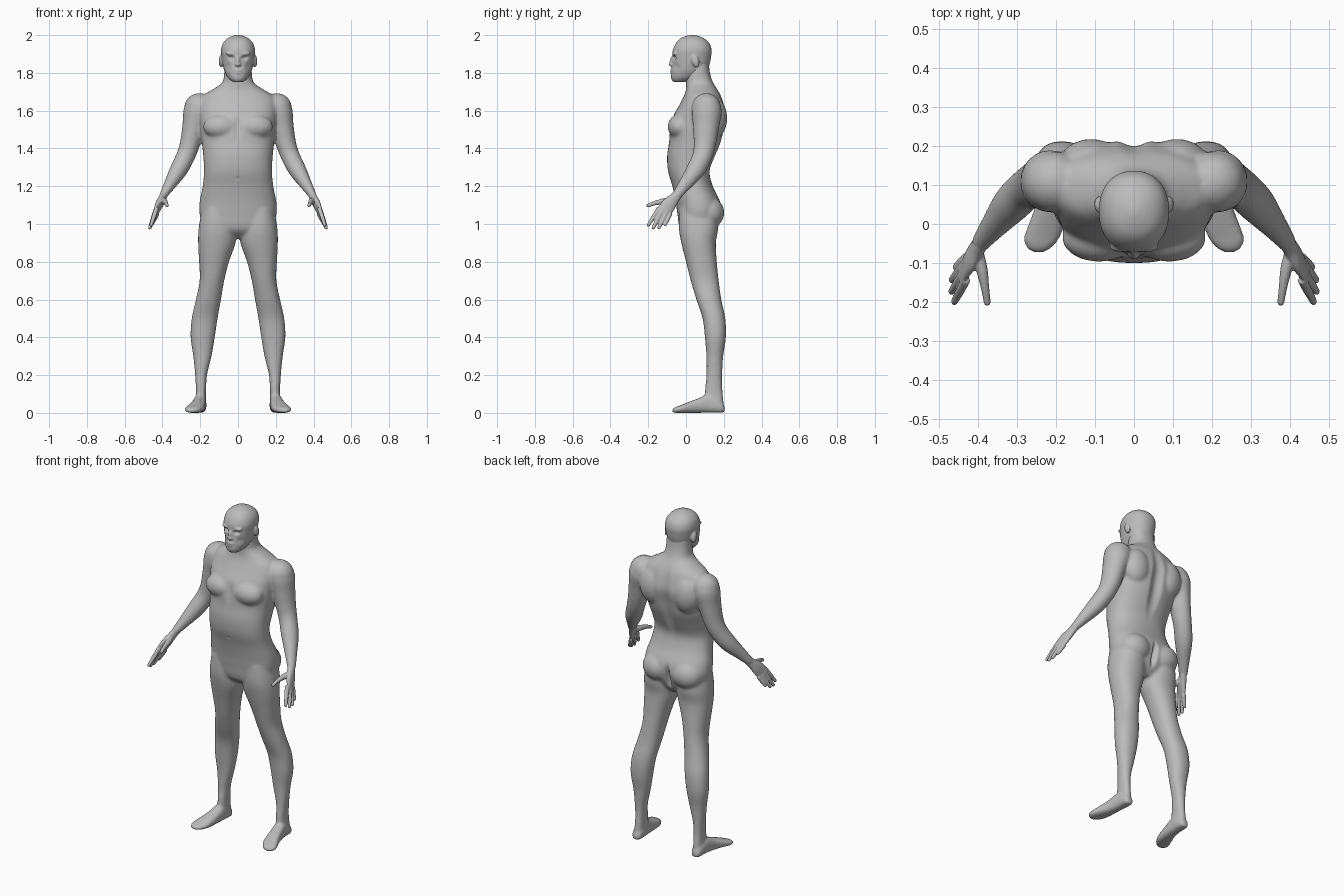
import bpy, bmesh, math
from mathutils import Vector, Matrix

skin = bpy.data.materials.new("grey_skin")
skin.diffuse_color = (0.5, 0.5, 0.5, 1)


def spline(rows, n=4):
    """Catmull-Rom refinement of a list of equal-length number rows."""
    out = []
    for i in range(len(rows) - 1):
        p0, p1, p2, p3 = (rows[max(0, min(len(rows) - 1, i + k))] for k in (-1, 0, 1, 2))
        for j in range(n):
            t = j / n
            out.append([0.5 * (2 * b + (c - a) * t + (2 * a - 5 * b + 4 * c - d) * t * t
                               + (3 * b - a - 3 * c + d) * t ** 3)
                        for a, b, c, d in zip(p0, p1, p2, p3)])
    return out + [list(rows[-1])]


def loft(bm, rings):
    """Skin closed rings of points and cap both ends."""
    vs = [[bm.verts.new(p) for p in r] for r in rings]
    n = len(vs[0])
    for a, b in zip(vs, vs[1:]):
        for i in range(n):
            bm.faces.new((a[i], a[(i + 1) % n], b[(i + 1) % n], b[i]))
    bm.faces.new(vs[0])
    bm.faces.new(vs[-1])


def oval(c, a, b, e=2.0, n=40):
    """Super-ellipse ring around c with half axes a and b."""
    pts = []
    for i in range(n):
        t = 2 * math.pi * i / n
        co, si = math.cos(t), math.sin(t)
        pts.append(Vector(c) + Vector(a) * math.copysign(abs(co) ** (2 / e), co)
                   + Vector(b) * math.copysign(abs(si) ** (2 / e), si))
    return pts


def stack(bm, rows, s=1, e=2.2):
    """Horizontal rings from (z, x0, x1, y0, y1)."""
    loft(bm, [oval((s * (x0 + x1) / 2, (y0 + y1) / 2, z), ((x1 - x0) / 2, 0, 0),
                   (0, (y1 - y0) / 2, 0), e) for z, x0, x1, y0, y1 in spline(rows)])


def limb(bm, rows, s=1, wide=(0, -1, 0)):
    """Tube along (x, y, z, radius across, radius along wide), rounded at the end."""
    rows = spline(rows)
    pts = [Vector(r[:3]) for r in rows]
    rings = []
    for i, r in enumerate(rows):
        t = (pts[min(i + 1, len(pts) - 1)] - pts[max(i - 1, 0)]).normalized()
        w = Vector(wide)
        w = (w - t * w.dot(t)).normalized()
        rings.append(oval(pts[i], t.cross(w) * r[3], w * r[4], n=24))
    for k in (0.5, 0.85, 0.99):
        m = math.sqrt(1 - k * k)
        rings.append(oval(pts[-1] + t * r[4] * k, t.cross(w) * r[3] * m, w * r[4] * m, n=24))
    loft(bm, [[Vector((s * p.x, p.y, p.z)) for p in ring] for ring in rings])


def blob(bm, c, size, rot=0):
    m = Matrix.Translation(c) @ Matrix.Rotation(rot, 4, 'X') @ Matrix.Diagonal((*size, 1))
    bmesh.ops.create_uvsphere(bm, u_segments=24, v_segments=14, radius=1, matrix=m)


def fuse(name, bm, voxel, smooth):
    """Blend overlapping volumes into one smooth skin."""
    bmesh.ops.recalc_face_normals(bm, faces=bm.faces)
    me = bpy.data.meshes.new(name)
    bm.to_mesh(me)
    bm.free()
    ob = bpy.data.objects.new(name, me)
    bpy.context.collection.objects.link(ob)
    me.materials.append(skin)
    r = ob.modifiers.new("fuse", 'REMESH')
    r.mode, r.voxel_size, r.use_smooth_shade = 'VOXEL', voxel, True
    sm = ob.modifiers.new("soften", 'SMOOTH')
    sm.factor, sm.iterations = 0.5, smooth
    bpy.ops.object.select_all(action='DESELECT')
    ob.select_set(True)
    bpy.context.view_layer.objects.active = ob
    bpy.ops.object.convert(target='MESH')
    return ob


def dent(ob, c, r, depth):
    """Push the skin near c along y."""
    for v in ob.data.vertices:
        d = Vector(((v.co.x - c[0]) / r[0], (v.co.y - c[1]) / r[1], (v.co.z - c[2]) / r[2])).length
        if d < 1:
            v.co.y += depth * (1 - d * d) ** 2


# torso and neck: z, half width, front y, back y
body = bmesh.new()
torso = [(.925, .07, .02, .12), (.97, .17, -.03, .155), (1.05, .203, -.045, .185),
         (1.12, .203, -.055, .18), (1.2, .187, -.072, .142), (1.28, .18, -.095, .125),
         (1.36, .184, -.1, .155), (1.43, .192, -.09, .185), (1.5, .2, -.085, .202),
         (1.57, .207, -.068, .214), (1.63, .208, -.035, .202), (1.68, .185, -.01, .185),
         (1.715, .13, .0, .165), (1.75, .083, .0, .143), (1.8, .073, .0, .127), (1.86, .07, .02, .12)]
stack(body, [(z, -w, w, f, b) for z, w, f, b in torso], e=2.3)

leg = [(1.08, .03, .19, -.035, .16), (.98, .012, .208, -.038, .17), (.9, .013, .211, -.025, .158),
       (.8, .048, .206, 0, .163), (.7, .073, .203, .025, .173), (.6, .09, .223, .055, .187),
       (.5, .108, .245, .088, .208), (.4, .123, .251, .1, .211), (.3, .14, .237, .108, .197),
       (.2, .164, .227, .108, .191), (.12, .169, .223, .1, .193), (.05, .171, .225, .1, .2),
       (.015, .18, .22, .12, .195)]
# foot: x, y, half width, height
foot = [(.199, .205, .016, .035), (.199, .185, .03, .06), (.202, .12, .034, .095),
        (.21, .06, .038, .075), (.224, 0, .046, .052), (.236, -.035, .047, .038),
        (.243, -.06, .034, .029), (.245, -.073, .014, .02)]
arm = [(.19, .11, 1.635, .06, .06), (.212, .11, 1.6, .076, .08), (.233, .106, 1.52, .062, .07),
       (.253, .1, 1.43, .054, .06), (.277, .087, 1.36, .05, .053), (.315, .05, 1.285, .047, .05),
       (.36, -.005, 1.21, .033, .036), (.393, -.047, 1.155, .022, .027)]
for s in (1, -1):
    stack(body, leg, s)
    loft(body, [oval((s * x, y, h / 2), (w, 0, 0), (0, 0, h / 2), 2.6)
                for x, y, w, h in spline(foot)])
    limb(body, arm, s)
    blob(body, (s * .205, .108, 1.615), (.08, .078, .078))       # shoulder
    blob(body, (s * .09, -.035, 1.515), (.095, .062, .065))      # chest muscle
    blob(body, (s * .098, .118, 1.06), (.095, .085, .085))       # buttock
    blob(body, (s * .11, .15, 1.56), (.085, .068, .11))          # shoulder blade
body = fuse("body", body, .008, 8)
# spine and breastbone grooves
dent(body, (0, .2, 1.45), (.05, .1, .32), -.02)
dent(body, (0, -.1, 1.52), (.03, .06, .1), .01)
dent(body, (0, .19, 1.03), (.022, .08, .1), -.03)
dent(body, (0, -.1, 1.24), (.014, .03, .016), .008)

# head
head = bmesh.new()
skull = [(1.752, .028, -.068, .0), (1.772, .052, -.079, .06), (1.81, .072, -.078, .11),
         (1.85, .082, -.073, .126), (1.885, .087, -.072, .133), (1.92, .09, -.07, .136),
         (1.955, .081, -.055, .125), (1.98, .06, -.033, .1), (1.994, .034, -.005, .07),
         (2.001, .01, .022, .042)]
stack(head, [(z, -w, w, f, b) for z, w, f, b in skull], e=2.2)
blob(head, (0, -.072, 1.862), (.011, .015, .032), -.25)          # nose bridge
blob(head, (0, -.077, 1.845), (.017, .014, .011))                # nose tip
blob(head, (0, -.07, 1.812), (.026, .015, .008))                 # upper lip
blob(head, (0, -.07, 1.799), (.022, .014, .008))                 # lower lip
for s in (1, -1):
    blob(head, (s * .035, -.057, 1.902), (.03, .015, .01))       # brow
    blob(head, (s * .09, .05, 1.862), (.012, .02, .034), .25)    # ear
head = fuse("head", head, .005, 4)
for s in (1, -1):
    dent(head, (s * .034, -.068, 1.88), (.024, .05, .016), .014)
    dent(head, (s * .052, -.05, 1.83), (.025, .05, .03), .006)

# hands: palm, thumb and four fingers (knuckle, tip)
palm = [(.385, -.037, 1.168, .02, .025), (.4, -.06, 1.138, .02, .028),
        (.416, -.088, 1.106, .019, .038), (.432, -.112, 1.072, .013, .04)]
thumb = [(.402, -.07, 1.125, .016, .018), (.39, -.115, 1.12, .015, .017),
         (.382, -.16, 1.112, .011, .012), (.376, -.2, 1.098, .009, .01)]
fingers = [((.43, -.142, 1.085), (.46, -.199, .995)), ((.436, -.125, 1.072), (.467, -.173, .98)),
           ((.435, -.104, 1.06), (.466, -.143, .981)), ((.428, -.084, 1.055), (.456, -.11, .998))]
for s, side in ((1, "left"), (-1, "right")):
    hand = bmesh.new()
    limb(hand, palm, s, (0, -.7, .7))
    limb(hand, thumb, s, (0, 0, 1))
    for k, t in fingers:
        limb(hand, [(*k, .012, .012), (*Vector(k).lerp(Vector(t), .5), .0115, .0115),
                    (*t, .009, .009)], s)
    fuse(side + "_hand", hand, .0035, 3)
